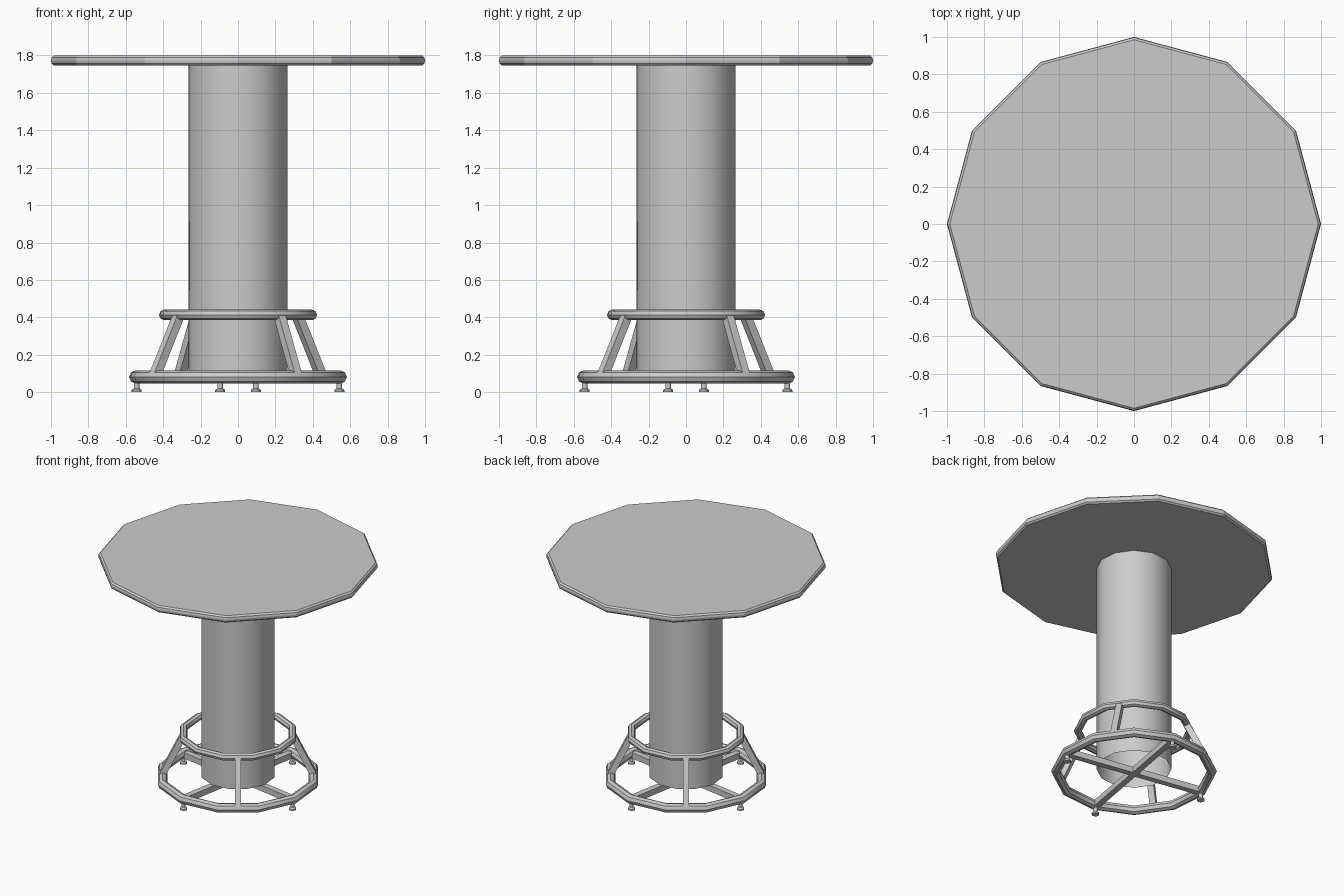
import bpy
from math import sin, cos, pi, radians
from mathutils import Vector

if "Cube" in bpy.data.objects:
    bpy.data.objects.remove(bpy.data.objects["Cube"])

TURN = radians(-10)   # the pedestal is turned slightly against the top
N = 12                # sides of all round parts


def make(name, verts, faces, smooth=None):
    me = bpy.data.meshes.new(name)
    me.from_pydata(verts, [], faces)
    ob = bpy.data.objects.new(name, me)
    bpy.context.collection.objects.link(ob)
    if smooth:
        bpy.ops.object.select_all(action='DESELECT')
        ob.select_set(True)
        bpy.context.view_layer.objects.active = ob
        bpy.ops.object.shade_smooth_by_angle(angle=radians(smooth))
    return ob


def lathe(name, profile, n=N, turn=0.0, centre=(0, 0), caps=True, smooth=None):
    """Spin a bottom-to-top (radius, z) profile around the vertical axis."""
    verts = [(centre[0] + r * cos(turn + 2 * pi * i / n),
              centre[1] + r * sin(turn + 2 * pi * i / n), z)
             for r, z in profile for i in range(n)]
    faces = [(j * n + i, j * n + (i + 1) % n, (j + 1) * n + (i + 1) % n, (j + 1) * n + i)
             for j in range(len(profile) - 1) for i in range(n)]
    if caps:
        faces.append(tuple(reversed(range(n))))
        faces.append(tuple(range(len(verts) - n, len(verts))))
    return make(name, verts, faces, smooth)


def ring(name, radius, tube, z):
    bpy.ops.mesh.primitive_torus_add(major_radius=radius, minor_radius=tube,
                                     major_segments=N, minor_segments=8,
                                     location=(0, 0, z), rotation=(0, 0, TURN))
    bpy.context.object.name = name
    bpy.ops.object.shade_smooth_by_angle(angle=radians(35))


def bar(name, a, b, width):
    a, b = Vector(a), Vector(b)
    bpy.ops.mesh.primitive_cube_add(size=1, location=(a + b) / 2)
    ob = bpy.context.object
    ob.name = name
    ob.scale = (width, width, (b - a).length)
    ob.rotation_euler = (b - a).to_track_quat('Z', 'Y').to_euler()


def polar(r, angle, z):
    return (r * cos(angle), r * sin(angle), z)


# Twelve-sided top with a rounded rim
lathe("table_top", [(0.985, 1.746), (0.997, 1.757), (1.0, 1.773),
                    (0.997, 1.789), (0.985, 1.80)])

# Open column
lathe("column", [(0.268, 0.10), (0.268, 1.746)], turn=TURN, caps=False, smooth=35)

# Base ring and foot rest ring
ring("base_ring", 0.556, 0.035, 0.081)
ring("foot_rest_ring", 0.401, 0.028, 0.413)

# Crossing bars under the column
for k in range(2):
    a = TURN + k * pi / 2
    bar(f"cross_bar_{k + 1}", polar(0.55, a, 0.077), polar(0.55, a + pi, 0.077), 0.046)

# Leaning struts and levelling feet
for k in range(4):
    a = TURN + k * pi / 2
    s = a + pi / 4
    bar(f"strut_{k + 1}", polar(0.545, s, 0.085), polar(0.387, s, 0.41), 0.046)
    x, y, _ = polar(0.55, a, 0)
    lathe(f"foot_{k + 1}", [(0.027, 0), (0.027, 0.012), (0.015, 0.02), (0.015, 0.06)],
          turn=TURN, centre=(x, y), smooth=35)
